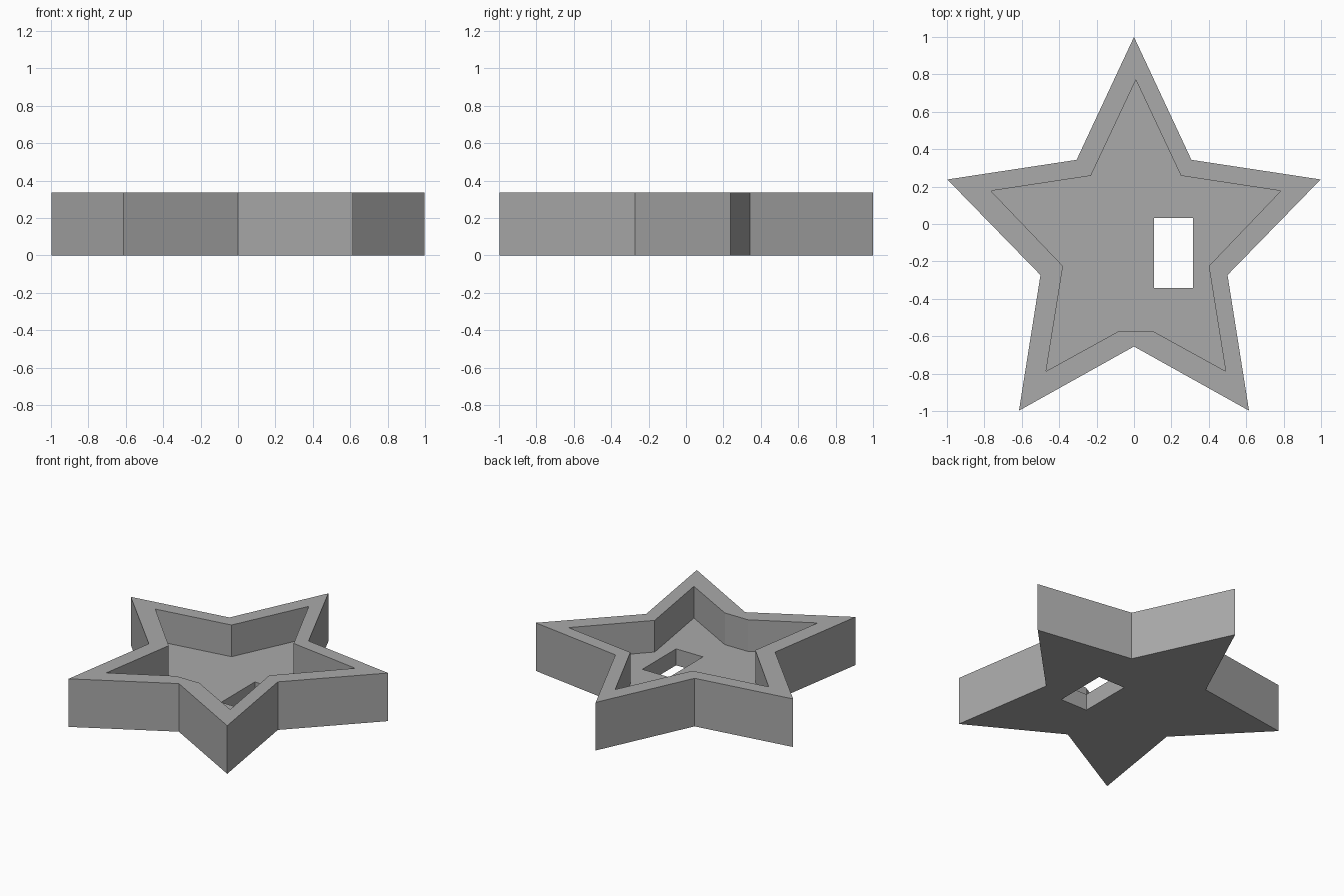
import bpy, bmesh

if "Cube" in bpy.data.objects:
    bpy.data.objects.remove(bpy.data.objects["Cube"])

HEIGHT, FLOOR = 0.337, 0.115

grey = bpy.data.materials.new("grey")
grey.diffuse_color = (0.4, 0.4, 0.4, 1)
grey.use_nodes = True
grey.node_tree.nodes["Principled BSDF"].inputs["Base Color"].default_value = grey.diffuse_color


def prism(name, outline, z0, z1):
    """Extrude a flat outline from z0 up to z1."""
    bm = bmesh.new()
    face = bm.faces.new([bm.verts.new((x, y, z0)) for x, y in outline])
    top = bmesh.ops.extrude_face_region(bm, geom=[face])["geom"]
    bmesh.ops.translate(bm, vec=(0, 0, z1 - z0),
                        verts=[v for v in top if isinstance(v, bmesh.types.BMVert)])
    bmesh.ops.recalc_face_normals(bm, faces=bm.faces)
    mesh = bpy.data.meshes.new(name)
    bm.to_mesh(mesh)
    bm.free()
    mesh.materials.append(grey)
    ob = bpy.data.objects.new(name, mesh)
    bpy.context.collection.objects.link(ob)
    return ob


def mirrored(right, cx=0.0):
    """Close a right-hand half outline by mirroring it about x = cx."""
    left = [(2 * cx - x, y) for x, y in reversed(right) if abs(x - cx) > 1e-4]
    return right + left


# Solid star body
star = prism("star_tray", mirrored(
    [(0, 1), (0.307, 0.343), (0.998, 0.238), (0.5, -0.273),
     (0.615, -0.998), (0, -0.655)]), 0, HEIGHT)

# Star-shaped pocket, slightly off centre, with a flattened lower notch
pocket = prism("pocket_cutter", mirrored(
    [(0.01, 0.77), (0.251, 0.258), (0.785, 0.177), (0.4, -0.225),
     (0.49, -0.787), (0.1, -0.572)], 0.01), FLOOR, HEIGHT + 0.2)

# Rectangular slot through the floor
slot = prism("slot_cutter", [(0.108, -0.342), (0.316, -0.342),
                             (0.316, 0.032), (0.108, 0.032)], -0.2, HEIGHT)

for cutter in (pocket, slot):
    mod = star.modifiers.new(cutter.name, "BOOLEAN")
    mod.operation, mod.solver, mod.object = "DIFFERENCE", "EXACT", cutter

# Apply the cuts and remove the cutters
bpy.context.view_layer.update()
cut = bpy.data.meshes.new_from_object(
    star.evaluated_get(bpy.context.evaluated_depsgraph_get()))
star.modifiers.clear()
star.data = cut
for cutter in (pocket, slot):
    bpy.data.objects.remove(cutter)
